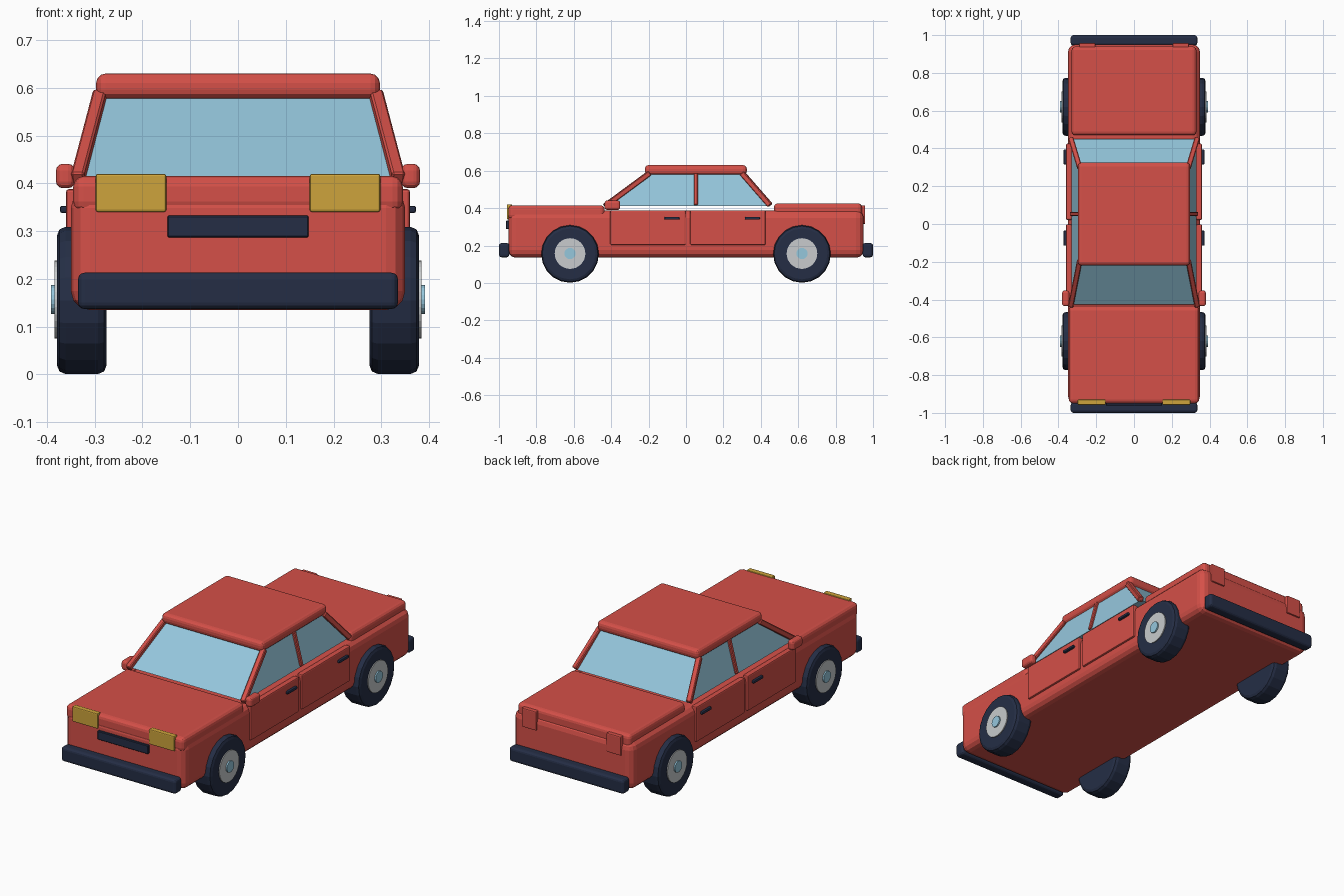
import bpy, bmesh
from math import radians
from mathutils import Vector, Matrix

cube = bpy.data.objects.get("Cube")
if cube:
    bpy.data.objects.remove(cube, do_unlink=True)


def material(name, rgb):
    m = bpy.data.materials.new(name)
    m.use_nodes = True
    m.diffuse_color = (*rgb, 1)
    m.node_tree.nodes["Principled BSDF"].inputs["Base Color"].default_value = (*rgb, 1)
    return m


RED = material("red_paint", (0.66, 0.08, 0.065))
NAVY = material("dark_navy", (0.018, 0.027, 0.06))
GLASS = material("pale_blue", (0.30, 0.57, 0.72))
AMBER = material("amber", (0.61, 0.37, 0.045))
SILVER = material("light_grey", (0.58, 0.60, 0.61))


def finish(name, bm, mat, bevel=0, segments=3):
    bmesh.ops.recalc_face_normals(bm, faces=bm.faces)
    mesh = bpy.data.meshes.new(name)
    bm.to_mesh(mesh)
    bm.free()
    mesh.materials.append(mat)
    obj = bpy.data.objects.new(name, mesh)
    bpy.context.collection.objects.link(obj)
    if bevel:
        mod = obj.modifiers.new("rounded_edges", "BEVEL")
        mod.width, mod.segments = bevel, segments
        mod.limit_method = "ANGLE"
        mod.angle_limit = radians(40)
    return obj


def box(name, x, y, z, mat, bevel=0, segments=3):
    """Box from (min, max) ranges on each axis."""
    bm = bmesh.new()
    bmesh.ops.create_cube(bm, size=1)
    for v in bm.verts:
        v.co = [(r[0] + r[1]) / 2 + c * (r[1] - r[0]) for r, c in zip((x, y, z), v.co)]
    return finish(name, bm, mat, bevel, segments)


def beam(name, start, end, width, mat):
    """Square bar between two points."""
    a, b = Vector(start), Vector(end)
    bm = bmesh.new()
    bmesh.ops.create_cube(bm, size=1)
    rot = (b - a).to_track_quat("Z", "Y").to_matrix().to_4x4()
    size = Matrix.Diagonal((width, width, (b - a).length, 1))
    bm.transform(Matrix.Translation((a + b) / 2) @ rot @ size)
    return finish(name, bm, mat, 0.004, 1)


def disc(name, x, y, z, radius, sides, mat, bevel=0):
    """Cylinder lying along x between two x positions."""
    bm = bmesh.new()
    bmesh.ops.create_cone(bm, cap_ends=True, segments=sides, radius1=radius,
                          radius2=radius, depth=abs(x[1] - x[0]))
    bm.transform(Matrix.Translation((sum(x) / 2, y, z)) @ Matrix.Rotation(radians(90), 4, "Y"))
    return finish(name, bm, mat, bevel, 2)


# Body shell, bonnet, boot lid and roof
box("body", (-0.35, 0.35), (-0.95, 0.95), (0.135, 0.388), RED, 0.04)
box("bonnet", (-0.345, 0.345), (-0.95, -0.435), (0.34, 0.415), RED, 0.022)
box("boot_lid", (-0.33, 0.33), (0.47, 0.94), (0.345, 0.425), RED, 0.02)
box("roof", (-0.297, 0.297), (-0.22, 0.325), (0.577, 0.63), RED, 0.02)

# Tapered glasshouse
bm = bmesh.new()
bmesh.ops.create_cube(bm, size=2)
for v in bm.verts:
    top, rear = v.co.z > 0, v.co.y > 0
    v.co.x *= 0.285 if top else 0.332
    v.co.y = (0.31 if top else 0.45) if rear else (-0.195 if top else -0.425)
    v.co.z = 0.585 if top else 0.412
finish("glasshouse", bm, GLASS)

# Bumpers, grille
for name, y in (("front_bumper", (-1.0, -0.945)), ("rear_bumper", (0.945, 1.0))):
    box(name, (-0.335, 0.335), y, (0.137, 0.213), NAVY, 0.014)
box("grille", (-0.148, 0.148), (-0.962, -0.94), (0.287, 0.333), NAVY, 0.003, 1)

# Mirrored parts
for side, s in (("left", 1), ("right", -1)):
    def span(a, b):
        return tuple(sorted((s * a, s * b)))

    box(f"headlight_{side}", span(0.15, 0.298), (-0.958, -0.93), (0.34, 0.42), AMBER, 0.005, 2)
    box(f"tail_light_{side}", span(0.205, 0.29), (0.93, 0.958), (0.315, 0.415), RED, 0.005, 2)
    box(f"mirror_{side}", span(0.342, 0.381), (-0.435, -0.352), (0.39, 0.441), RED, 0.014)

    # Doors and handles
    for place, y, handle in (("front", (-0.405, -0.002), -0.075), ("rear", (0.022, 0.425), 0.355)):
        box(f"{place}_door_{side}", span(0.33, 0.36), y, (0.203, 0.388), RED, 0.006, 2)
        box(f"{place}_door_handle_{side}", span(0.355, 0.373), (handle - 0.04, handle + 0.04),
            (0.338, 0.353), NAVY, 0.005, 2)

    # Roof pillars
    beam(f"front_pillar_{side}", (s * 0.335, -0.435, 0.41), (s * 0.288, -0.195, 0.587), 0.028, RED)
    beam(f"middle_pillar_{side}", (s * 0.33, 0.053, 0.415), (s * 0.286, 0.053, 0.585), 0.022, RED)
    beam(f"rear_pillar_{side}", (s * 0.333, 0.45, 0.415), (s * 0.288, 0.3, 0.587), 0.028, RED)

    # Wheels
    for place, y in (("front", -0.62), ("rear", 0.62)):
        disc(f"{place}_tyre_{side}", span(0.275, 0.379), y, 0.155, 0.154, 20, NAVY, 0.018)
        disc(f"{place}_wheel_disc_{side}", span(0.36, 0.384), y, 0.157, 0.082, 32, SILVER)
        disc(f"{place}_hub_{side}", span(0.37, 0.391), y, 0.157, 0.03, 20, GLASS)
